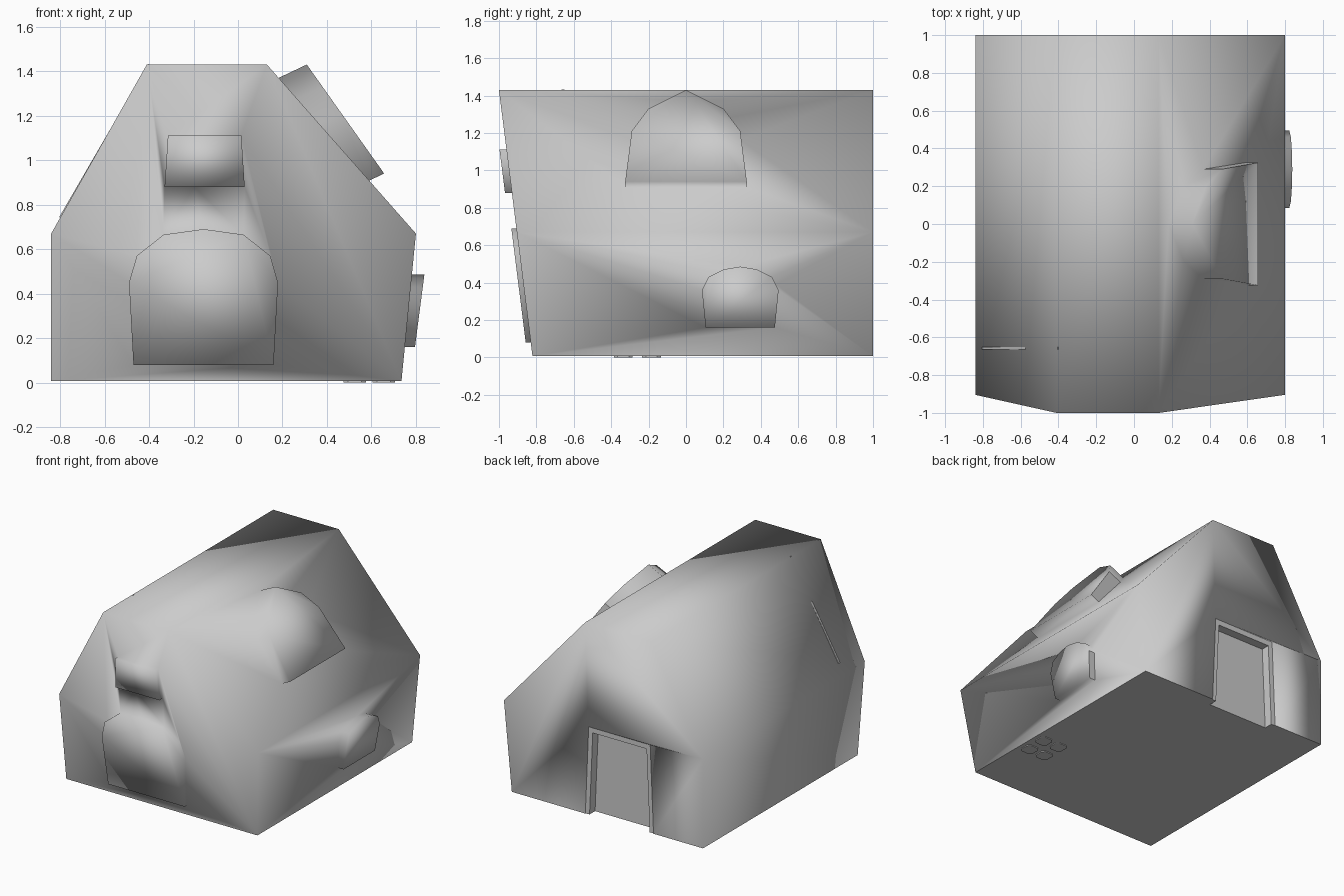
import bpy, bmesh
from mathutils import Vector

cube = bpy.data.objects.get("Cube")
if cube:
    bpy.data.objects.remove(cube)

GREY = (0.6, 0.6, 0.6, 1)
mat = bpy.data.materials.new("plain_grey")
mat.use_nodes = True
mat.diffuse_color = GREY
mat.node_tree.nodes["Principled BSDF"].inputs["Base Color"].default_value = GREY


def add_object(name, bm, smooth=True):
    bmesh.ops.recalc_face_normals(bm, faces=bm.faces)
    for f in bm.faces:
        f.smooth = smooth
    mesh = bpy.data.meshes.new(name)
    bm.to_mesh(mesh)
    bm.free()
    mesh.materials.append(mat)
    ob = bpy.data.objects.new(name, mesh)
    bpy.context.scene.collection.objects.link(ob)
    return ob


def prism(name, near, far, smooth=True):
    """Closed solid between two matching outlines."""
    bm = bmesh.new()
    a = [bm.verts.new(p) for p in near]
    b = [bm.verts.new(p) for p in far]
    bm.faces.new(a)
    bm.faces.new(b[::-1])
    for i in range(len(a)):
        j = (i + 1) % len(a)
        bm.faces.new((a[j], a[i], b[i], b[j]))
    return add_object(name, bm, smooth)


def mirrored(half, centre):
    """Full outline from (half width, height) points, bottom to top."""
    left = [(centre - w, z) for w, z in half]
    right = [(centre + w, z) for w, z in reversed(half) if w]
    return left + right


def raised(name, outline, place, inward):
    outer = [Vector(place(u, z)) for u, z in outline]
    return prism(name, outer, [p + Vector(inward) for p in outer])


# House shell: gabled profile with a leaning front wall
BASE = 0.006
profile = [(-.84, BASE), (.735, BASE), (.8, .67), (.13, 1.43), (-.41, 1.43), (-.84, .67)]


def front_y(z):
    return -.82 - .126 * z


house = prism("house_shell", [(x, front_y(z), z) for x, z in profile],
              [(x, 1, z) for x, z in profile])

# Raised windows
arch = [(.315, .08), (.335, .45), (.3, .57), (.18, .665), (0, .69)]
small_arch = [(.185, .16), (.205, .36), (.17, .43), (.09, .47), (0, .485)]
roof_arch = [(.325, .94), (.29, 1.21), (.2, 1.33), (0, 1.43)]
square = [(.18, .88), (.165, 1.11)]
windows = [
    raised("front_arch_window", mirrored(arch, -.155),
           lambda x, z: (x, front_y(z) - .027, z), (0, .1, 0)),
    raised("front_square_window", mirrored(square, -.15),
           lambda x, z: (x, front_y(z) - .037, z), (0, .1, 0)),
    raised("side_arch_window", mirrored(small_arch, .29),
           lambda y, z: (.775 + .13 * z, y, z), (-.12, 0, 0)),
    raised("roof_arch_window", mirrored(roof_arch, 0),
           lambda y, z: (.65 - (z - .95) * .71, y, z), (-.2, 0, -.095)),
]

# Door opening in the back wall
door = [(.135, -.05), (.105, .66), (-.405, .66), (-.435, -.05)]
opening = prism("door_opening_cutter", [(x, 1.1, z) for x, z in door],
                [(x, .93, z) for x, z in door])


# Join everything into one smooth skin
for part in windows + [opening]:
    mod = house.modifiers.new(part.name, "BOOLEAN")
    mod.operation = "DIFFERENCE" if part is opening else "UNION"
    mod.solver = "EXACT"
    mod.object = part
bpy.context.view_layer.update()
graph = bpy.context.evaluated_depsgraph_get()
skin = bpy.data.meshes.new_from_object(house.evaluated_get(graph))
house.modifiers.clear()
house.data = skin
for part in windows + [opening]:
    bpy.data.objects.remove(part)

bm = bmesh.new()
bm.from_mesh(skin)
bmesh.ops.remove_doubles(bm, verts=bm.verts, dist=.0005)
for f in bm.faces:
    f.smooth = True
    f.material_index = 0
    centre = f.calc_center_median()
    door_panel = f.normal.y > .9 and centre.y < .95
    if f.normal.z < -.99 and centre.z < .02 or door_panel:
        for e in f.edges:
            e.smooth = False
bm.to_mesh(skin)
bm.free()
skin.materials.clear()
skin.materials.append(mat)


# Door frame
def bar(name, shape, y0, y1):
    return prism(name, [(x, y0, z) for x, z in shape], [(x, y1, z) for x, z in shape], False)


bar("door_jamb_left", [(.133, BASE), (.105, .66), (.07, .66), (.098, BASE)], .93, .995)
bar("door_jamb_right", [(-.433, BASE), (-.405, .66), (-.37, .66), (-.398, BASE)], .93, .995)
bar("door_lintel", [(.105, .66), (.107, .62), (-.407, .62), (-.405, .66)], .93, .995)

# Thin strip down the plain roof slope
strip = [(-.4, 1.43), (-.8, .741)]
lift = Vector((-.004, 0, .003))
lower = [Vector((x, y, z)) for (x, z), y in
         zip((strip[0], strip[0], strip[1], strip[1]), (-.665, -.65, -.65, -.665))]
prism("roof_strip", lower, [p + lift for p in lower], False)

# Four flat foot pads under the floor
for i in range(2):
    for j in range(2):
        cx, cy, r, c = .525 + .13 * i, -.335 + .15 * j, .05, .03
        ring = [(cx + x, cy + y) for x, y in
                ((-r, -c), (-c, -r), (c, -r), (r, -c), (r, c), (c, r), (-c, r), (-r, c))]
        prism(f"foot_pad_{i * 2 + j + 1}", [(x, y, 0) for x, y in ring],
              [(x, y, BASE) for x, y in ring], False)
